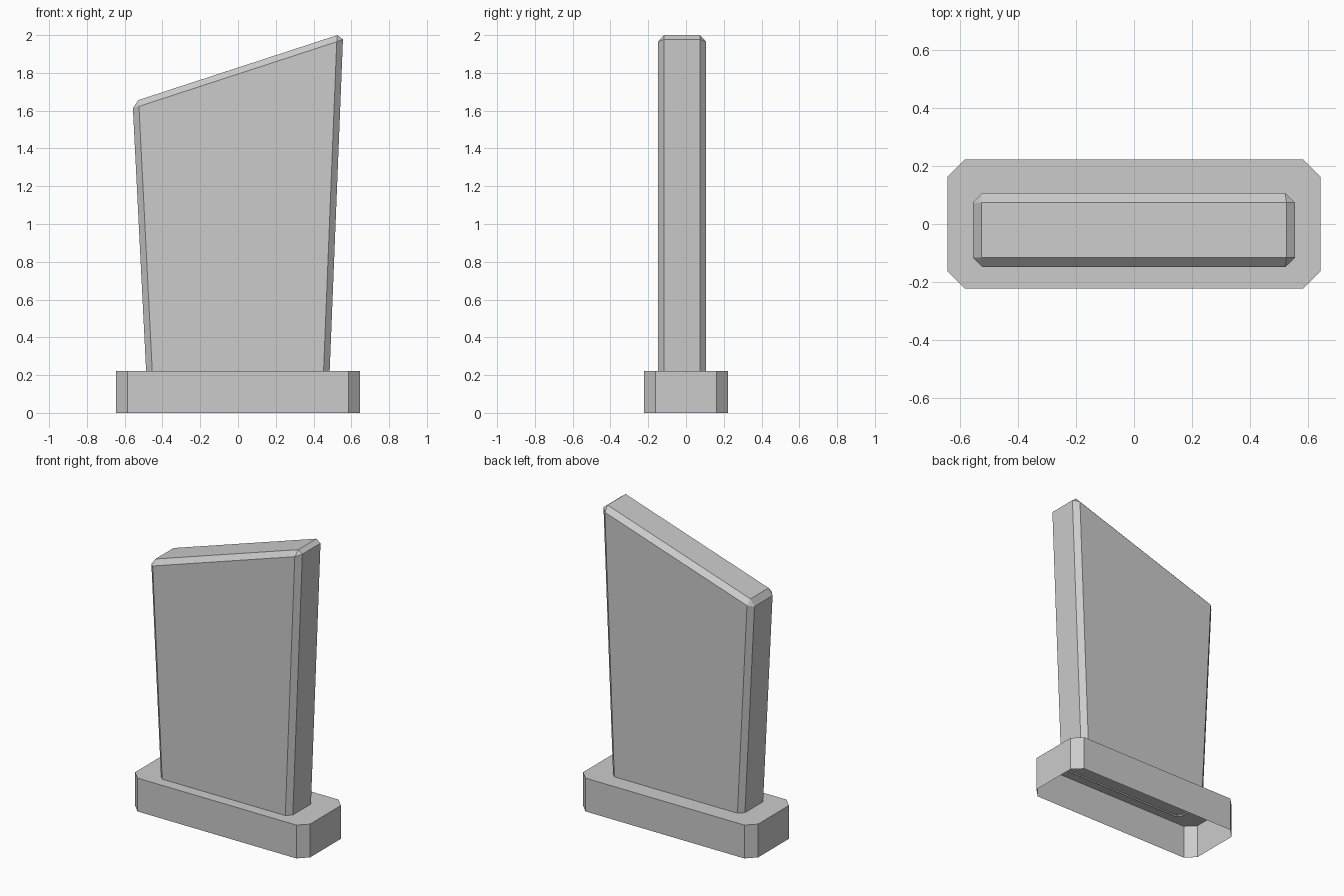
import bpy
import bmesh

if "Cube" in bpy.data.objects:
    bpy.data.objects.remove(bpy.data.objects["Cube"], do_unlink=True)

# Single stone grey for the whole model
grey = bpy.data.materials.new("stone_grey")
grey.use_nodes = True
colour = (0.6, 0.6, 0.6, 1.0)
grey.diffuse_color = colour
bsdf = next(n for n in grey.node_tree.nodes if n.type == "BSDF_PRINCIPLED")
bsdf.inputs["Base Color"].default_value = colour


def open_prism(name, corners, axis_vec, keep_edge):
    """Extrude a polygon, drop its lowest face and chamfer the chosen edges."""
    outline, chamfer = corners
    bm = bmesh.new()
    face = bm.faces.new([bm.verts.new(p) for p in outline])
    result = bmesh.ops.extrude_face_region(bm, geom=[face], use_keep_orig=True)
    moved = [v for v in result["geom"] if isinstance(v, bmesh.types.BMVert)]
    bmesh.ops.translate(bm, verts=moved, vec=axis_vec)
    bmesh.ops.recalc_face_normals(bm, faces=bm.faces)
    lowest = min(bm.faces, key=lambda f: f.calc_center_median().z)
    bmesh.ops.delete(bm, geom=[lowest], context="FACES_ONLY")
    edges = [e for e in bm.edges if keep_edge(e)]
    bmesh.ops.bevel(bm, geom=edges, offset=chamfer, segments=1,
                    profile=0.5, affect="EDGES")
    mesh = bpy.data.meshes.new(name)
    bm.to_mesh(mesh)
    bm.free()
    mesh.materials.append(grey)
    obj = bpy.data.objects.new(name, mesh)
    bpy.context.scene.collection.objects.link(obj)
    return obj


def is_upright(edge):
    a, b = edge.verts
    return abs(a.co.z - b.co.z) > 0.1 and abs(a.co.x - b.co.x) < 0.01


# Plinth: hollow underneath, with chamfered upright corners
half_x, half_y, plinth_top = 0.645, 0.222, 0.222
open_prism(
    "plinth",
    ([(-half_x, -half_y, 0), (half_x, -half_y, 0),
      (half_x, half_y, 0), (-half_x, half_y, 0)], 0.06),
    (0, 0, plinth_top), is_upright)

# Slab: flared sides, slanted top, every edge chamfered except the foot
front, back, foot = -0.149, 0.107, 0.212
open_prism(
    "slab",
    ([(-0.486, front, foot), (0.485, front, foot),
      (0.557, front, 2.01), (-0.558, front, 1.646)], 0.0325),
    (0, back - front, 0), lambda e: not e.is_boundary)
